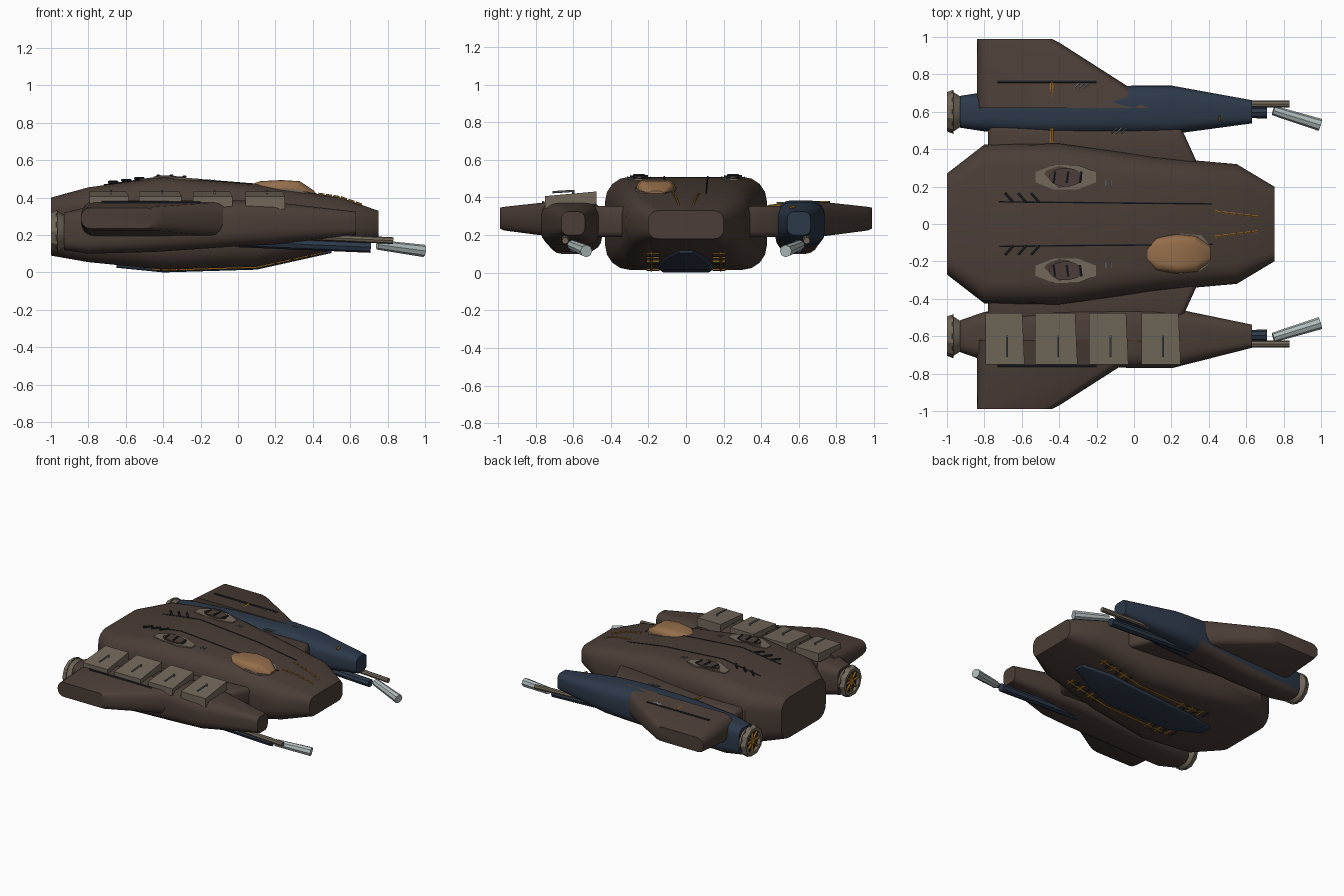
import bpy, bmesh, math
from mathutils import Vector

if "Cube" in bpy.data.objects:
    bpy.data.objects.remove(bpy.data.objects["Cube"])


def material(name, rgb):
    m = bpy.data.materials.new(name)
    m.use_nodes = True
    m.diffuse_color = (*rgb, 1)
    bsdf = next(n for n in m.node_tree.nodes if n.type == "BSDF_PRINCIPLED")
    bsdf.inputs["Base Color"].default_value = (*rgb, 1)
    return m


BROWN = material("dark brown", (0.07, 0.048, 0.038))
BLUE = material("navy blue", (0.026, 0.041, 0.068))
TAN = material("grey tan", (0.17, 0.14, 0.105))
AMBER = material("amber glass", (0.30, 0.155, 0.07))
PALE = material("pale metal", (0.44, 0.50, 0.50))
STEEL = material("steel", (0.18, 0.21, 0.22))
DARK = material("charcoal", (0.018, 0.02, 0.026))
GOLD = material("gold", (0.38, 0.18, 0.02))


def finish(name, bm, mat, angle=32):
    bmesh.ops.recalc_face_normals(bm, faces=bm.faces)
    me = bpy.data.meshes.new(name)
    bm.to_mesh(me)
    bm.free()
    me.materials.append(mat)
    for p in me.polygons:
        p.use_smooth = True
    me.set_sharp_from_angle(angle=math.radians(angle))
    ob = bpy.data.objects.new(name, me)
    bpy.context.collection.objects.link(ob)
    return ob


def loft(name, stations, mat, axis="x", seg=5):
    """Rounded-box sections: position, centre, half width, bottom, top, radius."""
    bm = bmesh.new()
    rings = []
    for pos, c, hw, zb, zt, r in stations:
        ring = []
        for k, (su, sv) in enumerate(((1, 1), (-1, 1), (-1, -1), (1, -1))):
            for i in range(seg):
                a = math.pi / 2 * (k + i / (seg - 1))
                u = c + su * (hw - r) + r * math.cos(a)
                v = (zt - r if sv > 0 else zb + r) + r * math.sin(a)
                ring.append(bm.verts.new((pos, u, v) if axis == "x" else (u, pos, v)))
        rings.append(ring)
    n = len(rings[0])
    for a, b in zip(rings, rings[1:]):
        for i in range(n):
            j = (i + 1) % n
            bm.faces.new((a[i], a[j], b[j], b[i]))
    bm.faces.new(rings[0])
    bm.faces.new(rings[-1])
    return finish(name, bm, mat)


def rod(name, a, b, r, mat, sides=8, r2=None):
    a, b = Vector(a), Vector(b)
    bm = bmesh.new()
    bmesh.ops.create_cone(bm, cap_ends=True, segments=sides, radius1=r,
                          radius2=r if r2 is None else r2, depth=(b - a).length)
    bm.transform((b - a).to_track_quat("Z", "Y").to_matrix().to_4x4())
    bmesh.ops.translate(bm, verts=bm.verts, vec=(a + b) / 2)
    return finish(name, bm, mat)


def prism(name, outline, low, high, mat, bevel=0):
    """Extruded outline whose bottom and top heights are functions of x, y."""
    bm = bmesh.new()
    bot = [bm.verts.new((x, y, low(x, y))) for x, y in outline]
    top = [bm.verts.new((x, y, high(x, y))) for x, y in outline]
    bm.faces.new(bot)
    bm.faces.new(top)
    for i in range(len(outline)):
        j = (i + 1) % len(outline)
        bm.faces.new((bot[i], bot[j], top[j], top[i]))
    if bevel:
        bmesh.ops.bevel(bm, geom=bm.edges[:], offset=bevel, segments=3, affect="EDGES", profile=0.5)
    return finish(name, bm, mat)


# Main hull
HULL = [(-1, 0, .27, .09, .40, .09), (-.8, 0, .425, .055, .455, .12),
        (-.4, 0, .43, .015, .51, .13), (.1, 0, .36, .03, .47, .13),
        (.55, 0, .32, .13, .40, .11), (.75, 0, .2, .18, .33, .05)]
loft("hull", HULL, BROWN)


def height(x, k):
    for a, b in zip(HULL, HULL[1:]):
        if x <= b[0]:
            return a[k] + (b[k] - a[k]) * (x - a[0]) / (b[0] - a[0])


def deck(x, y=0):
    return height(x, 4)


def belly(x):
    return height(x, 3)


# Offset cockpit dome with its rim
loft("cockpit", [(.07, -.16, .045, .40, .472, .03), (.12, -.16, .09, .40, .488, .045),
                 (.23, -.16, .105, .40, .494, .045), (.33, -.16, .095, .38, .488, .045),
                 (.41, -.16, .045, .37, .435, .03)], AMBER)
prism("cockpit_rim", [(.24, -.27), (.36, -.25), (.41, -.2), (.41, -.12), (.36, -.06), (.24, -.05)],
      lambda x, y: deck(x) - .03, lambda x, y: deck(x) + .004, TAN)

# Belly panel
loft("belly_panel", [(x, 0, w, belly(x) - .015, belly(x) + .05, .015)
                     for x, w in ((-.65, .05), (-.4, .13), (.1, .15), (.3, .12), (.5, .04))], BLUE)

for s, side in ((1, "left"), (-1, "right")):
    # Engine nacelle, bulkier on the right
    right = s < 0
    fat = 1.24 if right else 1
    nacelle = loft(side + "_nacelle", [
        (-.93, s * .6, .085, .12, .32, .05), (-.8, s * .6, .105 * fat, .10, .35, .07),
        (-.44, s * .595, .12 * fat, .11, .375, .08), (0, s * .61, .13 * fat, .14, .385, .08),
        (.2, s * .61, .13 * fat, .15, .375, .08), (.63, s * .6, .062, .2, .325, .035)], BROWN)
    if not right:
        nacelle.data.materials.append(BLUE)
        for p in nacelle.data.polygons:
            if p.center.x > -.2 or p.normal.z > -.3:
                p.material_index = 1

    # Pylon joining nacelle to hull
    prism(side + "_pylon", [(-.78, s * .3), (.35, s * .3), (.25, s * .52), (-.78, s * .52)],
          lambda x, y: .19, lambda x, y: .355, BROWN, .03)

    # Swept fin with a dark strip along its root
    loft(side + "_fin", [(s * y, (f - .84) / 2, (f + .84) / 2, zb, zt, r) for y, f, zb, zt, r in
                         ((.62, .14, .18, .385, .08), (.74, -.04, .195, .375, .075),
                          (.97, -.4, .225, .35, .055), (.99, -.44, .235, .345, .05))], BROWN, "y")
    rod(side + "_fin_strip", (-.73, s * .76, .374), (-.2, s * .76, .372), .008, DARK, 6)

    # Engine nozzle with gold spoked wheel
    rod(side + "_nozzle_neck", (-.92, s * .6, .22), (-.972, s * .6, .22), .08, TAN, 10, .115)
    bm = bmesh.new()
    loops = []
    for x, r in ((-.965, .118), (-1, .105), (-1, .082), (-.97, .078)):
        loops.append([bm.verts.new((x, s * .6 + r * math.cos(i * math.tau / 10),
                                    .22 + r * math.sin(i * math.tau / 10))) for i in range(10)])
    for a, b in zip(loops, loops[1:] + loops[:1]):
        for i in range(10):
            j = (i + 1) % 10
            bm.faces.new((a[i], a[j], b[j], b[i]))
    finish(side + "_nozzle_ring", bm, TAN, 20)
    rod(side + "_nozzle_core", (-.97, s * .6, .22), (-.978, s * .6, .22), .08, DARK, 20)
    rod(side + "_nozzle_hub", (-.97, s * .6, .22), (-.992, s * .6, .22), .025, GOLD, 12)
    for i in range(8):
        a = i * math.tau / 8
        rod(side + "_nozzle_spoke", (-.984, s * .6, .22),
            (-.984, s * .6 + .08 * math.cos(a), .22 + .08 * math.sin(a)), .009, GOLD, 6)

    # Underslung gun: housing, barrel and toed-in pale pod
    rod(side + "_gun_housing", (0, s * .6, .165), (.71, s * .595, .135), .03, BLUE, 8)
    rod(side + "_gun_barrel", (.3, s * .64, .195), (.83, s * .642, .17), .018, TAN, 8)
    rod(side + "_gun_pod", (.745, s * .607, .148), (.995, s * .53, .115), .026, PALE, 8, .033)

    # Deck hatch: tan plate, brown inset, dark slots
    def disc(cx, rx, ry, n):
        return [(cx + rx * math.cos((i + .5) * math.tau / n), s * .25 + ry * math.sin((i + .5) * math.tau / n))
                for i in range(n)]
    prism(side + "_hatch", disc(-.365, .175, .07, 8), lambda x, y: deck(x) - .03,
          lambda x, y: deck(x) + .006, TAN)
    prism(side + "_hatch_inset", disc(-.365, .09, .05, 12), lambda x, y: deck(x) - .02,
          lambda x, y: deck(x) + .01, BROWN)
    for x in (-.43, -.36, -.29):
        rod(side + "_hatch_slot", (x, s * .22, deck(x) + .01), (x + .008, s * .28, deck(x) + .01), .008, DARK, 6)

    # Long deck seam, rear vents and small rungs
    for a, b in ((-.72, -.4), (-.4, .1), (.1, .42)):
        rod(side + "_deck_seam", (a, s * (.112 - .01 * a), deck(a)),
            (b, s * (.112 - .01 * b), deck(b)), .005, DARK, 6)
    for x in (-.67, -.6, -.53):
        rod(side + "_vent", (x - .02, s * .165, deck(x) + .01),
            (x + .025, s * .115, deck(x) + .01), .008, DARK, 6)
    for x in (-.15, -.125):
        rod(side + "_deck_rung", (x, s * .205, deck(x) + .004), (x, s * .235, deck(x) + .004), .005, STEEL, 6)

    # Gold dashes on the nose
    for i in range(6):
        x = .43 + i * .04
        rod(side + "_nose_dash", (x, s * (.068 - i * .005), deck(x) + .002),
            (x + .032, s * (.064 - i * .005), deck(x + .032) + .002), .006, GOLD, 6)

    # Belly rails with dark brackets
    for a, b in ((-.45, -.4), (-.4, .1), (.1, .45)):
        rod(side + "_belly_rail", (a, s * .185, belly(a) - .002), (b, s * .185, belly(b) - .002), .007, GOLD, 6)
    for i in range(6):
        for x in (-.5 + i * .045, .2 + i * .045):
            rod(side + "_belly_bracket", (x, s * .14, belly(x)), (x, s * .21, belly(x)), .008,
                GOLD if i % 2 else DARK, 6)

# Armour slabs with grab bars on the right nacelle
for i, x in enumerate((-.69, -.415, -.135, .145)):
    w = .105 + .008 * (i == 1)
    prism("armour_slab", [(x - w, -.475), (x + w - .012, -.475), (x + w, -.75), (x - w, -.75)],
          lambda x, y: .425 + .09 * (y + .475) - .06, lambda x, y: .432 + .09 * (y + .475), TAN)
    bar = x + .01
    rod("grab_bar", (bar, -.6, .435), (bar, -.71, .428), .006, STEEL, 6)
    rod("grab_post", (bar, -.6, .40), (bar, -.6, .44), .006, STEEL, 6)

# Gold straps and rungs on the left nacelle
for a, b in (((-.44, .675, .37), (-.44, .765, .372)), ((-.44, .435, .35), (-.44, .515, .36))):
    rod("strap", a, b, .01, GOLD, 6)
for x, y in ((-.32, .74), (-.12, .5)):
    for k in range(3):
        rod("side_rung", (x + k * .025, y - .015, .372), (x + k * .025 + .03, y + .015, .372), .005, STEEL, 6)
rod("nacelle_light", (.46, .55, .347), (.46, .58, .352), .007, GOLD, 6)
